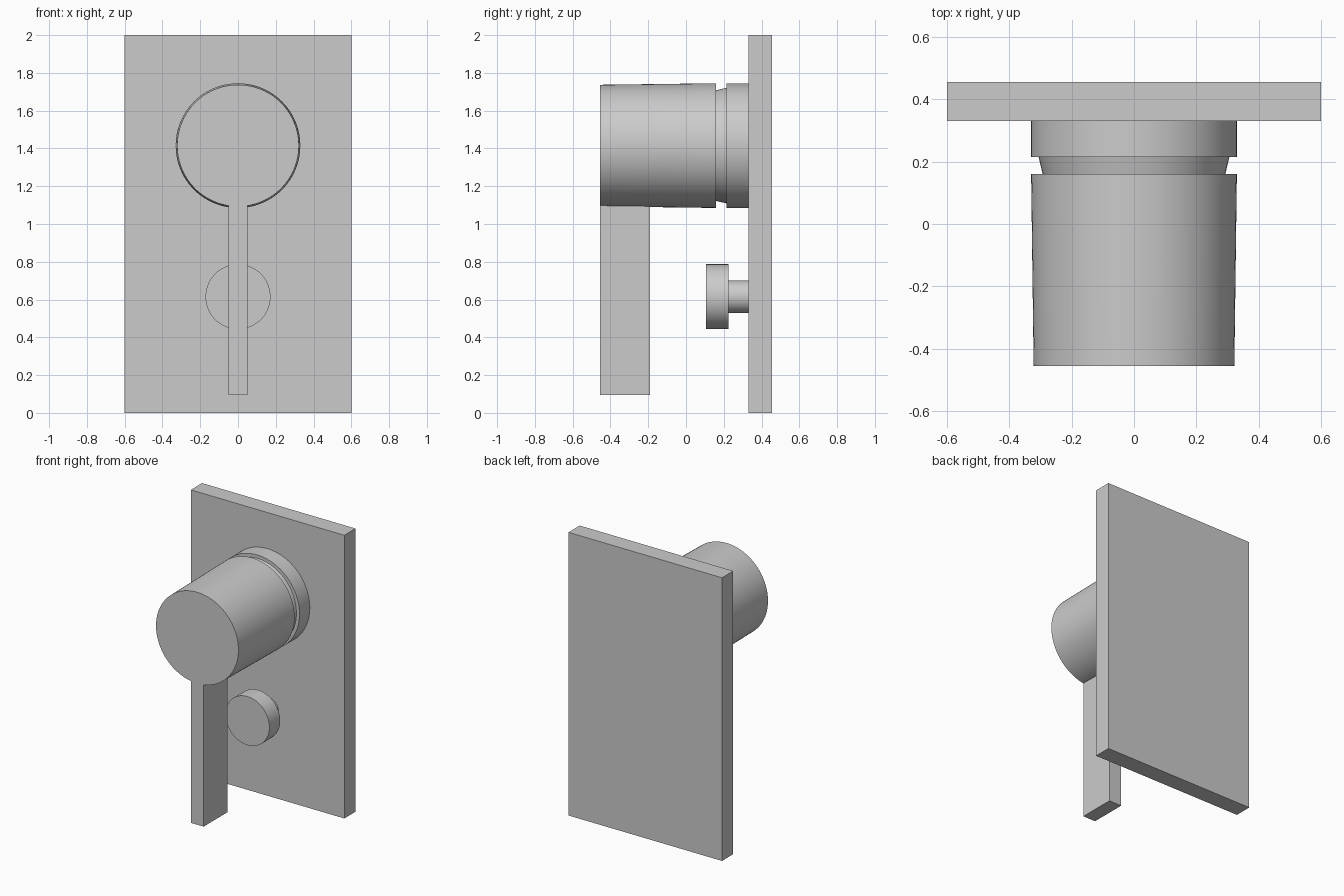
import bpy, bmesh
from math import pi, radians
from mathutils import Matrix, Vector

if "Cube" in bpy.data.objects:
    bpy.data.objects.remove(bpy.data.objects["Cube"])


def finish(name, bm, smooth=False):
    bmesh.ops.recalc_face_normals(bm, faces=bm.faces[:])
    mesh = bpy.data.meshes.new(name)
    bm.to_mesh(mesh)
    bm.free()
    obj = bpy.data.objects.new(name, mesh)
    bpy.context.collection.objects.link(obj)
    if smooth:
        bpy.ops.object.select_all(action='DESELECT')
        obj.select_set(True)
        bpy.context.view_layer.objects.active = obj
        bpy.ops.object.shade_smooth_by_angle(angle=radians(30))
    return obj


def box(name, lo, hi):
    lo, hi = Vector(lo), Vector(hi)
    bm = bmesh.new()
    bmesh.ops.create_cube(bm, size=1, matrix=Matrix.Translation((lo + hi) / 2)
                          @ Matrix.Diagonal((*(hi - lo), 1)))
    return finish(name, bm)


def turned(name, z, profile, sides=96):
    """Stack rings of (y, radius) along the y axis and cap both ends."""
    bm = bmesh.new()
    rings = []
    for y, r in profile:
        axis = Vector((0, y, z))
        rings.append([bm.verts.new(axis + Matrix.Rotation(2 * pi * i / sides, 3, 'Y') @ Vector((0, 0, r)))
                      for i in range(sides)])
    for a, b in zip(rings, rings[1:]):
        for i in range(sides):
            j = (i + 1) % sides
            bm.faces.new((a[i], a[j], b[j], b[i]))
    bm.faces.new(rings[0])
    bm.faces.new(rings[-1])
    return finish(name, bm, smooth=True)


# Wall plate
box("wall_plate", (-0.6, 0.33, 0), (0.6, 0.455, 2))

# Mixer body: tapered handle drum, undercut neck and collar on the plate
turned("mixer_body", 1.415, [(-0.455, 0.322), (0.16, 0.33), (0.16, 0.293),
                             (0.215, 0.306), (0.215, 0.33), (0.33, 0.33)])

# Flat lever hanging from the drum
box("lever", (-0.05, -0.455, 0.095), (0.05, -0.19, 1.1))

# Diverter button on its stem
turned("diverter_button", 0.615, [(0.105, 0.172), (0.225, 0.172),
                                  (0.225, 0.086), (0.33, 0.086)], sides=64)
